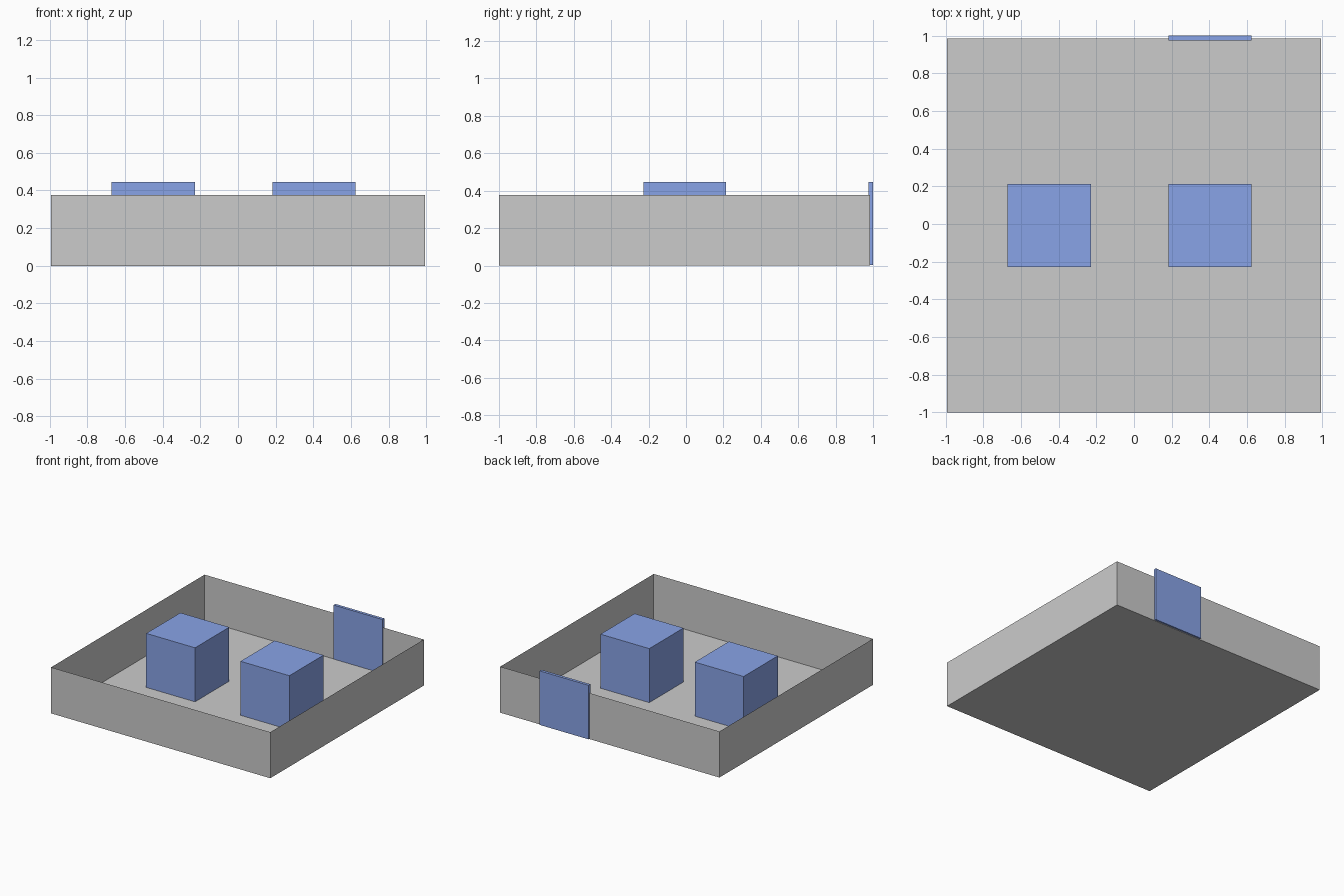
import bpy, bmesh
from mathutils import Matrix

if "Cube" in bpy.data.objects:
    bpy.data.objects.remove(bpy.data.objects["Cube"])

blue = bpy.data.materials.new("blue")
blue.diffuse_color = (0.25, 0.37, 0.8, 1)
blue.use_nodes = True
blue.node_tree.nodes["Principled BSDF"].inputs["Base Color"].default_value = blue.diffuse_color


def box(name, center, size, material=None, open_top=False):
    bm = bmesh.new()
    bmesh.ops.create_cube(bm, size=1, matrix=Matrix.Translation(center) @ Matrix.Diagonal((*size, 1)))
    if open_top:
        bm.normal_update()
        top = [f for f in bm.faces if f.normal.z > 0.9]
        bmesh.ops.delete(bm, geom=top, context='FACES_ONLY')
    mesh = bpy.data.meshes.new(name)
    bm.to_mesh(mesh)
    bm.free()
    if material:
        mesh.materials.append(material)
    obj = bpy.data.objects.new(name, mesh)
    bpy.context.collection.objects.link(obj)
    return obj


# Open room: a floor and four paper-thin walls
MID_Y = -0.0075
box("room", (0, MID_Y, 0.1885), (1.985, 1.985, 0.377), open_top=True)

# Two cubes standing on the floor
CUBE = 0.442
MID_Z = 0.225
LEFT_X, RIGHT_X = -0.45, 0.404
for name, x in (("left_block", LEFT_X), ("right_block", RIGHT_X)):
    box(name, (x, MID_Y, MID_Z), (CUBE, CUBE, CUBE), blue)

# Door panel straddling the back wall
box("door", (RIGHT_X, 0.988, MID_Z), (CUBE, 0.024, CUBE), blue)
